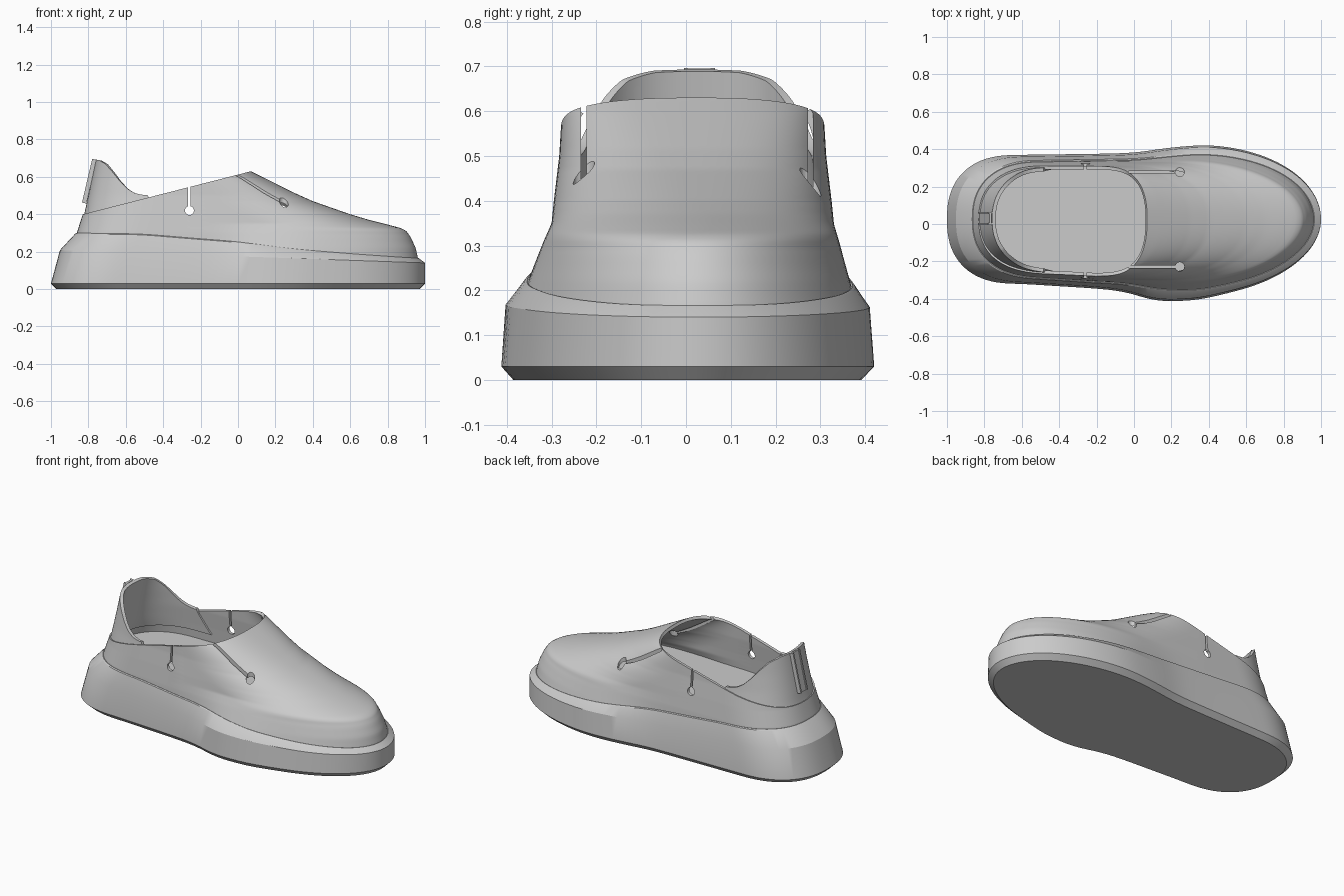
import bpy, bmesh, math
from mathutils import Vector, Matrix

if "Cube" in bpy.data.objects:
    bpy.data.objects.remove(bpy.data.objects["Cube"])

N = 144
CY = 0.025                                     # sideways shift of heel and toe centre


def lerp_table(table, v):
    if v <= table[0][0]:
        return table[0][1]
    for (a, fa), (b, fb) in zip(table, table[1:]):
        if v <= b:
            return fa + (fb - fa) * (v - a) / (b - a)
    return table[-1][1]


def soft_table(table, v):
    # averaged lookup, rounds off the corners of a table
    return sum(lerp_table(table, v + d * 0.02) for d in range(-4, 5)) / 9


# half widths of the foot along x, and upper profile by height
LEFT = [(-1, .36), (-.6, .37), (-.2, .375), (0, .38), (.2, .41), (.4, .425), (1, .44)]
RIGHT = [(-1, .31), (-.6, .32), (-.2, .345), (-.05, .36), (.12, .415), (.3, .41), (.5, .385), (1, .37)]
HEEL = [(.1, -.875), (.3, -.862), (.4, -.83), (.7, -.765)]
TOE = [(.12, .967), (.165, .962), (.22, .95), (.28, .922), (.31, .9), (.325, .875), (.345, .8),
       (.37, .7), (.4, .6), (.435, .5), (.47, .4), (.515, .3), (.565, .2), (.615, .1), (.63, .07), (.74, -.13)]
NOSE = [(.15, .7), (.3, .68), (.4, .58), (.5, .46), (.6, .35)]
INSET = [(.12, .03), (.2, .035), (.3, .04), (.4, .05), (.5, .062), (.6, .068)]
SEAM = [(-.9, .30), (-.5, .295), (-.2, .27), (0, .255), (.3, .215), (.6, .19), (.95, .165)]


def outline(a, heel, toe, nose, power, inset, narrow=0):
    x = (heel + toe) / 2 + (toe - heel) / 2 * math.cos(a)
    up = math.sin(a) >= 0
    w = soft_table(LEFT if up else RIGHT, x)
    cap = .375 if up else .345
    w += (min(w, cap) - w) * narrow - inset
    k, p = 1, 2
    if x > toe - nose:
        k, p = (x - toe + nose) / nose, power
    elif x < heel + .35:
        k, p = (heel + .35 - x) / .35, 2.4
    else:
        k = 0
    f = max(0, 1 - min(k, 1) ** p) ** (1 / p)
    return x, CY + ((w - CY) if up else -(w + CY)) * f


def upper_point(a, z, shrink=0):
    x, y = outline(a, lerp_table(HEEL, z) + shrink, lerp_table(TOE, z) - shrink, lerp_table(NOSE, z),
                   2 + max(0, min(.5, (z - .3) * 1.7)), lerp_table(INSET, z) + shrink,
                   max(0, min(1, (z - .15) / .2)))
    return Vector((x, y, z))


grey = bpy.data.materials.new("light grey")
grey.diffuse_color = (.6, .6, .6, 1)
grey.use_nodes = True
grey.node_tree.nodes["Principled BSDF"].inputs["Base Color"].default_value = grey.diffuse_color


def finish(name, bm, angle=30):
    bmesh.ops.recalc_face_normals(bm, faces=bm.faces)
    me = bpy.data.meshes.new(name)
    bm.to_mesh(me)
    bm.free()
    ob = bpy.data.objects.new(name, me)
    bpy.context.collection.objects.link(ob)
    me.materials.append(grey)
    smooth(ob, angle)
    return ob


def select(ob):
    bpy.ops.object.select_all(action='DESELECT')
    ob.select_set(True)
    bpy.context.view_layer.objects.active = ob


def smooth(ob, angle=30):
    select(ob)
    bpy.ops.object.shade_smooth_by_angle(angle=math.radians(angle))


def loft(rings, closed=True, caps=False):
    bm = bmesh.new()
    vs = [[bm.verts.new(p) for p in r] for r in rings]
    n = len(vs[0])
    for r, s in zip(vs, vs[1:]):
        for i in range(n if closed else n - 1):
            j = (i + 1) % n
            bm.faces.new((r[i], r[j], s[j], s[i]))
    if caps:
        bm.faces.new(vs[0])
        bm.faces.new(vs[-1])
    return bm


def apply(ob, kind, **settings):
    select(ob)
    m = ob.modifiers.new(kind.title(), kind)
    for k, v in settings.items():
        setattr(m, k, v)
    bpy.ops.object.modifier_apply(modifier=m.name)


ANGLES = [2 * math.pi * i / N for i in range(N)]


def sole_ring(heel, toe, inset, z_heel, z_toe):
    ring = []
    for a in ANGLES:
        x, y = outline(a, heel, toe, .7, 2, inset)
        ring.append((x, y, z_heel + (z_toe - z_heel) * (x + 1) / 2))
    return ring


def seam_ring(grow, drop=0):
    ring = []
    for a in ANGLES:
        z = soft_table(SEAM, .05 + .915 * math.cos(a))
        p = upper_point(a, z, -grow)
        ring.append((p.x, p.y, z - drop))
    return ring


# sole: bevelled bottom, flared wall, ledge and shoulder up to the seam
finish("sole", loft([sole_ring(-.97, .97, .027, 0, 0), sole_ring(-1, 1, 0, .03, .03),
                     sole_ring(-.952, 1, .01, .21, .14), seam_ring(.009, .004), seam_ring(.003),
                     seam_ring(-.03, .01)], caps=True), 25)

# insole: flat footbed inside the shoe
finish("insole", loft([[upper_point(a, .26, .012) for a in ANGLES],
                       [upper_point(a, .305, .012) for a in ANGLES]], caps=True))

# upper: stacked outlines, trimmed by the sloping collar line
levels = [.13 + .012 * i for i in range(14)] + [.302 + .0065 * i for i in range(64)]
bm = loft([[upper_point(a, z) for a in ANGLES] for z in levels])
slope = Vector((-.23, 0, .90)).normalized()
bmesh.ops.bisect_plane(bm, geom=bm.verts[:] + bm.edges[:] + bm.faces[:], dist=1e-5,
                       plane_co=(.07, 0, .63), plane_no=slope, clear_outer=True)
bmesh.ops.remove_doubles(bm, verts=bm.verts, dist=.0008)
upper = finish("upper", bm)
apply(upper, 'SOLIDIFY', thickness=.018, offset=-1)


# keyhole slots: a thin slit ending in a round hole
def cutter(make, matrix, **kw):
    bm = bmesh.new()
    make(bm, matrix=matrix, **kw)
    ob = finish("slot_cutter", bm)
    ob.hide_render = True
    return ob


def box(x0, x1, y0, y1, z0, z1):
    m = Matrix.Translation(((x0 + x1) / 2, (y0 + y1) / 2, (z0 + z1) / 2))
    return cutter(bmesh.ops.create_cube, m @ Matrix.Diagonal((x1 - x0, y1 - y0, z1 - z0, 1)), size=1)


def rod(centre, length, turn):
    m = Matrix.Translation(centre) @ Matrix.Rotation(turn, 4, 'X')
    return cutter(bmesh.ops.create_cone, m, cap_ends=True, segments=24, radius1=.024, radius2=.024, depth=length)


cutters = [box(-.266, -.254, -.6, .6, .42, .8), rod((-.26, 0, .42), 1.2, math.pi / 2)]
for s in (-1, 1):
    y = CY + s * .253
    cutters += [box(-.03, .245, y - .006, y + .006, .43, .8), rod((.245, y, .55), .28, 0)]
for c in cutters:
    apply(upper, 'BOOLEAN', object=c, operation='DIFFERENCE', solver='EXACT')
    bpy.data.objects.remove(c)
smooth(upper)

# heel counter: inner shell that rises above the collar at the back
TOP = [(-.77, .695), (-.745, .69), (-.71, .67), (-.67, .625), (-.63, .575), (-.59, .535), (-.55, .512),
       (-.5, .502), (-.44, .508), (-.36, .52), (-.3, .53)]
columns = []
for i in range(81):
    a = math.pi + (i / 40 - 1) * 1.12
    z = .5
    for _ in range(25):                        # settle the rim height on the leaning wall
        z = .5 * z + .5 * lerp_table(TOP, upper_point(a, z, .008).x)
    columns.append([upper_point(a, .36 + (z - .36) * j / 12, .008) for j in range(13)])
counter = finish("heel_counter", loft(columns, closed=False))
apply(counter, 'SOLIDIFY', thickness=.02, offset=1 if counter.data.polygons[486].normal.x > 0 else -1)
smooth(counter)

# pull tab: strip with two raised ribs down the back of the heel
lean = math.atan2(.055, .235)
for name, y, wide, deep in (("pull_tab", CY + .005, .066, .012), ("tab_rib_left", CY + .035, .01, .024),
                            ("tab_rib_right", CY - .025, .01, .024)):
    bm = bmesh.new()
    m = Matrix.Translation((-.795, y, .577)) @ Matrix.Rotation(lean, 4, 'Y')
    bmesh.ops.create_cube(bm, size=1, matrix=m @ Matrix.Diagonal((deep, wide, .24, 1)))
    finish(name, bm)
